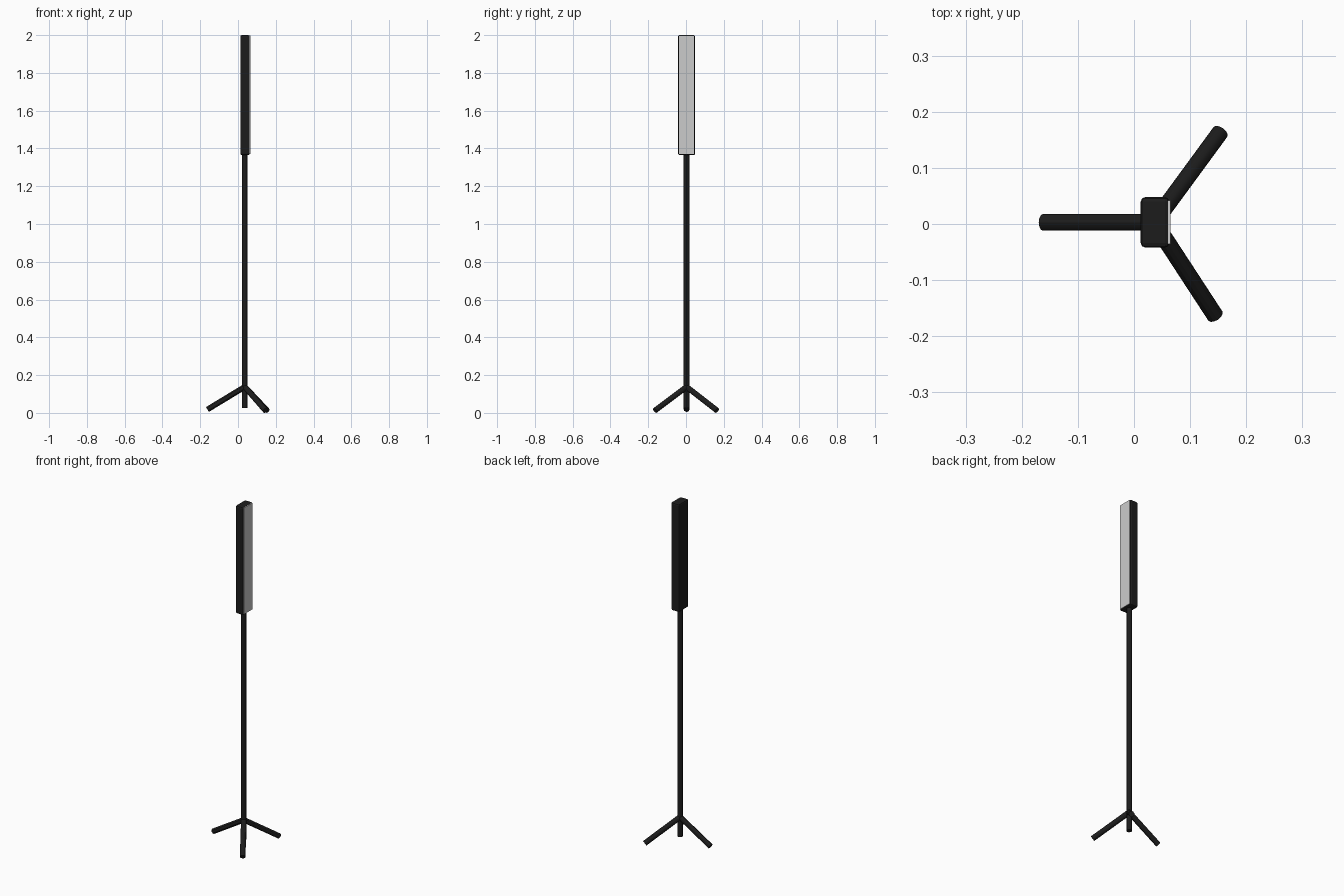
import bpy
from mathutils import Vector

if "Cube" in bpy.data.objects:
    bpy.data.objects.remove(bpy.data.objects["Cube"])

CX, CY = 0.036, 0.003   # axis of the stand


def material(name, rgb):
    m = bpy.data.materials.new(name)
    m.diffuse_color = (*rgb, 1)
    m.use_nodes = True
    m.node_tree.nodes["Principled BSDF"].inputs["Base Color"].default_value = m.diffuse_color
    return m


black = material("black", (0.012, 0.012, 0.012))
light = material("light_grey", (0.7, 0.7, 0.7))


def tube(name, a, b, radius, sides=12):
    a, b = Vector(a), Vector(b)
    d = b - a
    bpy.ops.mesh.primitive_cylinder_add(vertices=sides, radius=radius, depth=d.length,
                                        location=(a + b) / 2,
                                        rotation=d.to_track_quat('Z', 'Y').to_euler())
    ob = bpy.context.object
    ob.name = name
    ob.data.materials.append(black)
    bpy.ops.object.shade_smooth_by_angle()
    return ob


def box(name, lo, hi, mat, bevel=0):
    lo, hi = Vector(lo), Vector(hi)
    bpy.ops.mesh.primitive_cube_add(size=1, location=(lo + hi) / 2)
    ob = bpy.context.object
    ob.name = name
    ob.scale = hi - lo
    bpy.ops.object.transform_apply(location=False, rotation=False, scale=True)
    ob.data.materials.append(mat)
    if bevel:
        mod = ob.modifiers.new("bevel", 'BEVEL')
        mod.width = bevel
        mod.segments = 2
    return ob


# Upright pole
tube("pole", (CX, CY, 0.026), (CX, CY, 1.40), 0.015)

# Three splayed legs
feet = {"left_leg": (-0.162, CY, 0.018),
        "back_leg": (0.154, 0.164, 0.0128),
        "front_leg": (0.145, -0.164, 0.0128)}
for name, foot in feet.items():
    tube(name, (CX, CY, 0.138), foot, 0.015)

# Lamp housing with softened edges
box("lamp_housing", (0.012, CY - 0.045, 1.365), (0.063, CY + 0.045, 2.0), black, 0.008)

# Light panel on the +x face
box("light_panel", (0.055, CY - 0.039, 1.371), (0.065, CY + 0.039, 1.997), light)
